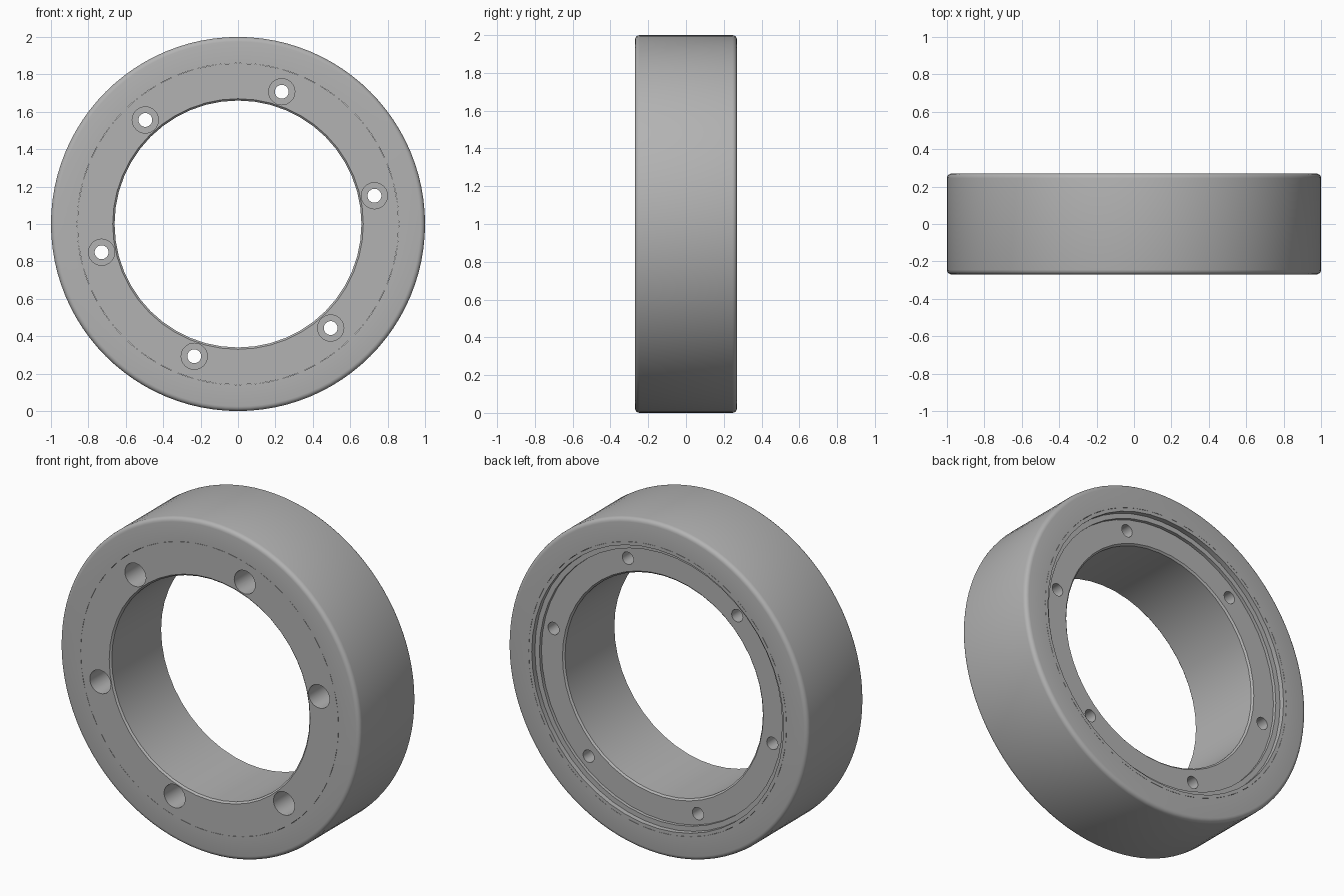
import bpy, bmesh, math
from mathutils import Matrix, Vector

if "Cube" in bpy.data.objects:
    bpy.data.objects.remove(bpy.data.objects["Cube"], do_unlink=True)

HALF = 0.27
CENTRE = Vector((0, 0, 1))

grey = bpy.data.materials.new("plain grey")
grey.use_nodes = True
grey.diffuse_color = (0.45, 0.45, 0.45, 1)
grey.node_tree.nodes["Principled BSDF"].inputs["Base Color"].default_value = (0.45, 0.45, 0.45, 1)


def lathe(name, profile, segments):
    """Revolve a closed (radius, y) profile about the wheel axle."""
    bm = bmesh.new()
    rings = []
    for i in range(segments):
        a = math.tau * i / segments
        rings.append([bm.verts.new((r * math.cos(a), y, 1 + r * math.sin(a))) for r, y in profile])
    n = len(profile)
    for i in range(segments):
        here, there = rings[i], rings[(i + 1) % segments]
        for j in range(n):
            k = (j + 1) % n
            bm.faces.new((here[j], here[k], there[k], there[j]))
    bmesh.ops.recalc_face_normals(bm, faces=bm.faces)
    return finish(name, bm)


def finish(name, bm):
    mesh = bpy.data.meshes.new(name)
    bm.to_mesh(mesh)
    bm.free()
    mesh.materials.append(grey)
    obj = bpy.data.objects.new(name, mesh)
    bpy.context.collection.objects.link(obj)
    return obj


def smooth(obj):
    bpy.ops.object.select_all(action="DESELECT")
    obj.select_set(True)
    bpy.context.view_layer.objects.active = obj
    bpy.ops.object.shade_smooth_by_angle(angle=math.radians(30))


# Outer ring with rounded shoulders
fillet = 0.025
steps = [math.radians(a) for a in (0, 22.5, 45, 67.5, 90)]
shoulder = [(1 - fillet + fillet * math.sin(a), -HALF + fillet - fillet * math.cos(a)) for a in steps]
tyre_profile = [(0.86, -HALF)] + shoulder + [(r, -y) for r, y in reversed(shoulder)] + [(0.86, HALF)]
tyre = lathe("outer_ring", tyre_profile, 96)

# Inner hub with a chamfered bore and a stepped recess in the back
hub_profile = [
    (0.86, -HALF), (0.67, -HALF), (0.66, -HALF + 0.01),
    (0.66, HALF - 0.06), (0.67, HALF - 0.05), (0.81, HALF - 0.05),
    (0.81, HALF - 0.03), (0.84, HALF - 0.03), (0.84, HALF), (0.86, HALF),
]
hub = lathe("inner_hub", hub_profile, 48)

# Counterbored bolt holes, cut as two sets of cylinders
def hole_cutter(name, radius, y0, y1):
    bm = bmesh.new()
    for k in range(6):
        a = math.radians(11.7 + 60 * k)
        pos = CENTRE + Vector((0.745 * math.cos(a), (y0 + y1) / 2, 0.745 * math.sin(a)))
        bmesh.ops.create_cone(bm, cap_ends=True, segments=32, radius1=radius, radius2=radius,
                              depth=y1 - y0,
                              matrix=Matrix.Translation(pos) @ Matrix.Rotation(math.pi / 2, 4, "X"))
    cutter = finish(name, bm)
    cutter.hide_render = True
    return cutter


for cutter in (hole_cutter("counterbore_cutter", 0.07, -0.4, 0.02),
               hole_cutter("bolt_hole_cutter", 0.037, -0.5, 0.5)):
    mod = hub.modifiers.new(cutter.name, "BOOLEAN")
    mod.operation = "DIFFERENCE"
    mod.solver = "EXACT"
    mod.object = cutter
    bpy.context.view_layer.objects.active = hub
    bpy.ops.object.modifier_apply(modifier=mod.name)
    bpy.data.objects.remove(cutter, do_unlink=True)

smooth(tyre)
smooth(hub)
